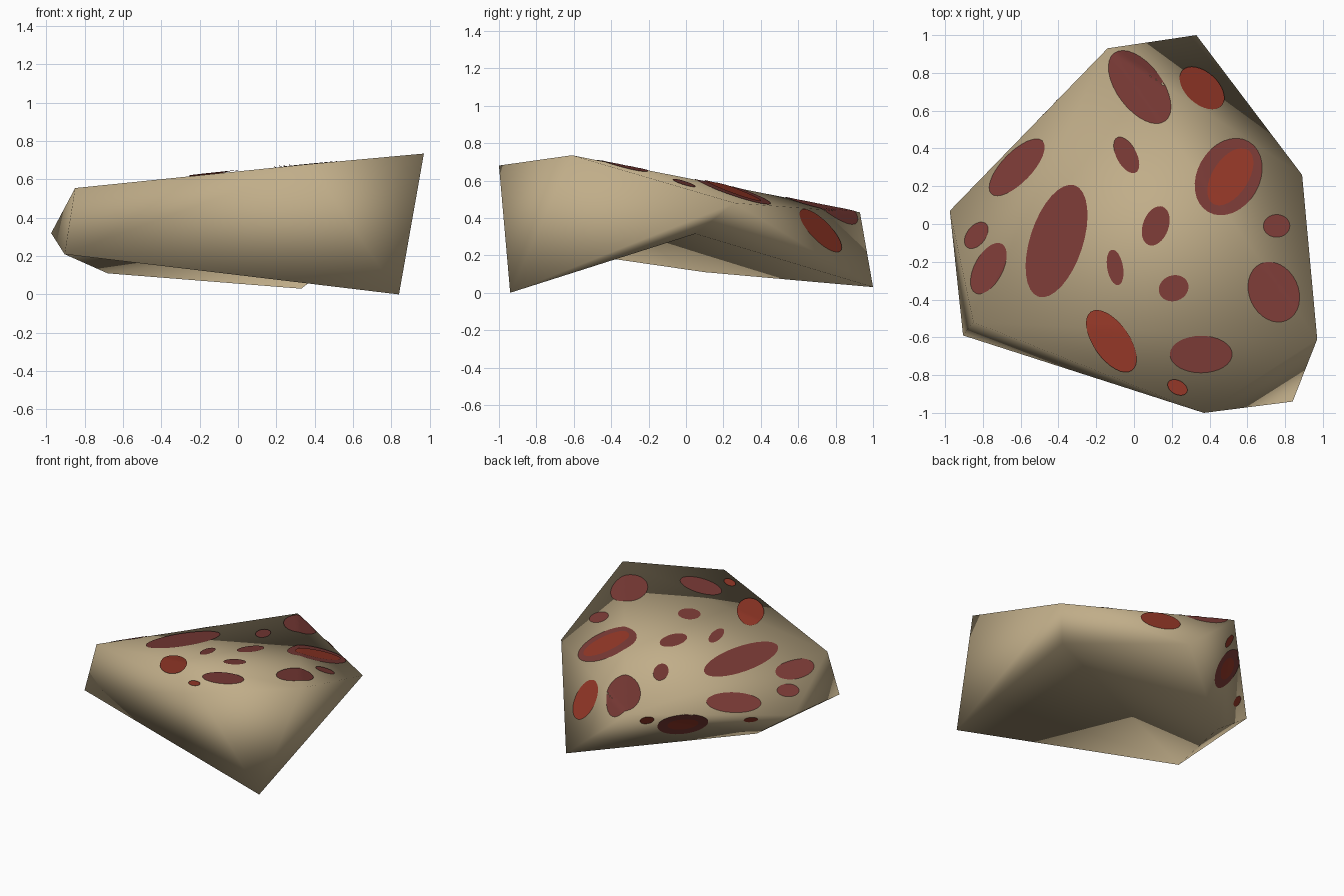
import bpy, bmesh, math
from mathutils import Vector
from mathutils.bvhtree import BVHTree

if "Cube" in bpy.data.objects:
    bpy.data.objects.remove(bpy.data.objects["Cube"])


def material(name, rgb):
    m = bpy.data.materials.new(name)
    m.diffuse_color = (*rgb, 1)
    m.use_nodes = True
    m.node_tree.nodes["Principled BSDF"].inputs["Base Color"].default_value = m.diffuse_color
    return m


BEIGE = material("beige stone", (0.53, 0.42, 0.25))
MAROON = material("maroon spot", (0.19, 0.042, 0.036))
BRICK = material("brick red spot", (0.29, 0.038, 0.020))


def add_object(name, bm, mat):
    mesh = bpy.data.meshes.new(name)
    bm.to_mesh(mesh)
    mesh.materials.append(mat)
    for p in mesh.polygons:
        p.use_smooth = True
    ob = bpy.data.objects.new(name, mesh)
    bpy.context.collection.objects.link(ob)
    return ob


# Rock: upper ring A C D F I H, lower ring B K E G J
corners = dict(
    A=(-0.14, 0.93, 0.43), C=(0.89, 0.26, 0.48), D=(0.97, -0.61, 0.735),
    F=(0.37, -1.0, 0.68), I=(-0.85, -0.52, 0.555), H=(-0.975, 0.07, 0.32),
    B=(0.33, 1.0, 0.03), K=(0.70, 0.05, 0.315), E=(0.84, -0.94, 0.0),
    G=(-0.905, -0.59, 0.21), J=(-0.68, 0.10, 0.11))
faces = ("DCA DAI DIF IAH "              # top
         "DEC CEK CKB CBA ABJ AJH HJG HGI IGF FGE FED "  # sides
         "GKE GJK JBK")                  # hollow underside
bm = bmesh.new()
v = {k: bm.verts.new(co) for k, co in corners.items()}
for f in faces.split():
    bm.faces.new([v[k] for k in f])
bmesh.ops.recalc_face_normals(bm, faces=bm.faces[:])
bm.normal_update()
tree = BVHTree.FromBMesh(bm)
add_object("rock", bm, BEIGE)
bm.free()


def spot(name, mat, centre, u, w, out, major, minor, angle, lift=0.004):
    """Thin elliptical patch in the u/w plane, cast back onto the rock."""
    a = math.radians(angle)
    ax = (u * math.cos(a) + w * math.sin(a)) * major
    ay = (w * math.cos(a) - u * math.sin(a)) * minor

    def land(r, t):
        p = centre + r * (ax * math.cos(t) + ay * math.sin(t))
        hit = tree.ray_cast(p + out * 3, -out)[0]
        if hit is None:
            hit = tree.find_nearest(p)[0]
        return hit + out * lift

    b = bmesh.new()
    n, rings = 32, 8
    mid = b.verts.new(land(0, 0))
    prev = None
    for r in range(1, rings + 1):
        ring = [b.verts.new(land(r / rings, math.tau * i / n)) for i in range(n)]
        for i in range(n):
            j = (i + 1) % n
            b.faces.new((mid, ring[i], ring[j]) if prev is None
                        else (prev[i], ring[i], ring[j], prev[j]))
        prev = ring
    add_object(name, b, mat)
    b.free()


# Spots on the top: x, y, half length, half width, angle
X, Y, Z = Vector((1, 0, 0)), Vector((0, 1, 0)), Vector((0, 0, 1))
maroon_spots = [
    (0.03, 0.725, 0.225, 0.12, -53), (0.50, 0.25, 0.215, 0.165, 60),
    (0.755, -0.01, 0.07, 0.06, 0), (0.74, -0.36, 0.165, 0.13, -65),
    (0.355, -0.69, 0.165, 0.098, 0), (0.21, -0.34, 0.08, 0.068, 20),
    (-0.10, -0.23, 0.095, 0.042, -80), (0.115, -0.01, 0.108, 0.068, 70),
    (-0.04, 0.365, 0.105, 0.053, -62), (-0.41, -0.09, 0.31, 0.14, 72),
    (-0.62, 0.30, 0.195, 0.08, 46), (-0.835, -0.06, 0.08, 0.05, 52),
    (-0.77, -0.235, 0.148, 0.075, 62)]
brick_spots = [
    (0.36, 0.72, 0.14, 0.085, -42), (0.51, 0.25, 0.17, 0.095, 57),
    (0.23, -0.865, 0.056, 0.037, -28), (-0.12, -0.62, 0.19, 0.095, -55)]
for label, mat, lift, rows in (("maroon_spot", MAROON, 0.004, maroon_spots),
                               ("brick_spot", BRICK, 0.008, brick_spots)):
    for i, (x, y, a, b, ang) in enumerate(rows):
        spot(f"{label}_{i + 1}", mat, Vector((x, y, 0.5)), X, Y, Z, a, b, ang, lift)

# Spots on the back left wall: position along the rim, height, half sizes
rim0, rim1 = Vector(corners["A"]), Vector(corners["H"])
along = Vector((rim1.x - rim0.x, rim1.y - rim0.y, 0)).normalized()
out = along.cross(Z) * -1
if out.x > 0:
    out = -out
for name, mat, t, z, a, b, lift in (
        ("wall_spot", MAROON, 0.35, 0.28, 0.18, 0.115, 0.004),
        ("wall_spot_centre", BRICK, 0.35, 0.28, 0.11, 0.06, 0.008),
        ("wall_dot_right", BRICK, 0.13, 0.35, 0.05, 0.04, 0.004),
        ("wall_dot_left", BRICK, 0.75, 0.29, 0.05, 0.03, 0.004)):
    c = rim0.lerp(rim1, t)
    spot(name, mat, Vector((c.x, c.y, z)), along, Z, out, a, b, 0, lift)
